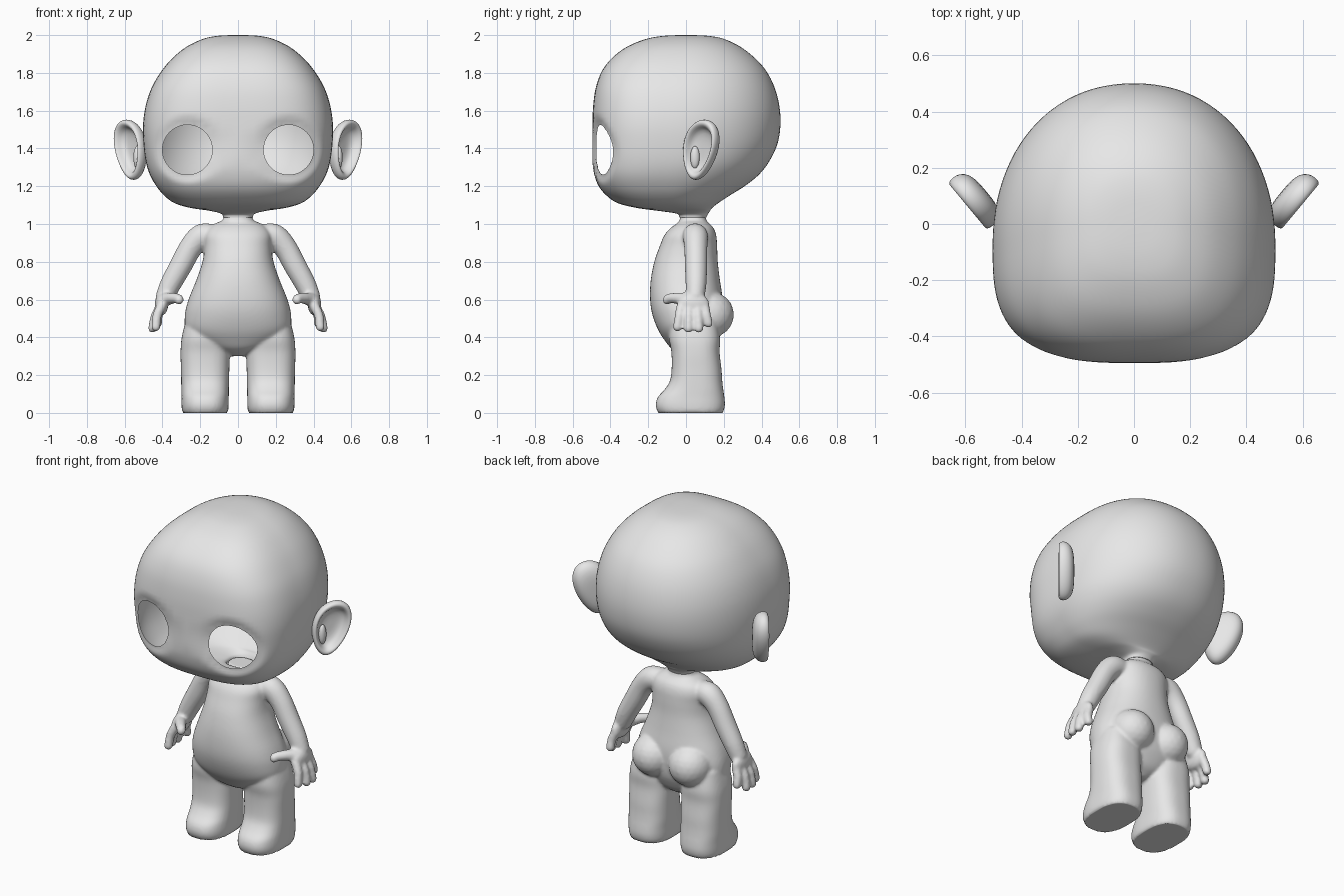
import bpy, bmesh, math
from mathutils import Matrix, Vector

if "Cube" in bpy.data.objects:
    bpy.data.objects.remove(bpy.data.objects["Cube"])

skin = bpy.data.materials.new("plain grey")
skin.diffuse_color = (0.8, 0.8, 0.8, 1)
skin.use_nodes = True
skin.node_tree.nodes["Principled BSDF"].inputs["Base Color"].default_value = skin.diffuse_color


def add_object(name, bm):
    me = bpy.data.meshes.new(name)
    bm.to_mesh(me)
    bm.free()
    me.materials.append(skin)
    ob = bpy.data.objects.new(name, me)
    bpy.context.collection.objects.link(ob)
    return ob


def finish(ob, angle=50):
    """Apply modifiers and shade smooth."""
    bpy.ops.object.select_all(action='DESELECT')
    ob.select_set(True)
    bpy.context.view_layer.objects.active = ob
    bpy.ops.object.convert(target='MESH')
    bpy.ops.object.shade_smooth_by_angle(angle=math.radians(angle))


def smooth_rows(rows, steps):
    """Catmull-Rom interpolation through a table of cross-sections."""
    out = []
    for i in range(len(rows) - 1):
        a, b, c, d = (rows[max(0, min(len(rows) - 1, i + k))] for k in (-1, 0, 1, 2))
        for s in range(steps):
            t = s / steps
            out.append([0.5 * (2 * q + (r - p) * t + (2 * p - 5 * q + 4 * r - u) * t * t
                               + (3 * q - p - 3 * r + u) * t ** 3)
                        for p, q, r, u in zip(a, b, c, d)])
    return out + [list(rows[-1])]


def bridge(bm, rings):
    n = len(rings[0])
    for a, b in zip(rings, rings[1:]):
        for i in range(n):
            bm.faces.new((a[i], a[(i + 1) % n], b[(i + 1) % n], b[i]))
    bm.faces.new(rings[0])
    bm.faces.new(rings[-1])


def loft(bm, rows, xc=0, ef=2.3, eb=2.2, n=64, steps=4):
    """Rows are (z, half width, front y, back y, y of widest point)."""
    rings = []
    for z, hw, yf, yb, yc in smooth_rows(rows, steps):
        ring = []
        for i in range(n):
            c, s = math.cos(2 * math.pi * i / n), math.sin(2 * math.pi * i / n)
            e = 2 / (ef if s < 0 else eb)
            x = math.copysign(abs(c) ** e, c) * hw
            y = yc + (abs(s) ** e) * ((yf - yc) if s < 0 else (yb - yc))
            ring.append(bm.verts.new((xc + x, y, z)))
        rings.append(ring)
    bridge(bm, rings)


def ball(bm, pos, radii):
    bmesh.ops.create_icosphere(bm, subdivisions=3, radius=1,
                               matrix=Matrix.Translation(pos) @ Matrix.Diagonal((*radii, 1)))


def limb(bm, pts, steps=6):
    """Chain of overlapping balls along a path of (x, y, z, radius)."""
    for x, y, z, r in smooth_rows(pts, steps):
        ball(bm, (x, y, z), (r, r, r))


# Head: rounded box-like loft with a narrow neck opening
bm = bmesh.new()
loft(bm, [(1.035, .078, -.035, .108, .04), (1.055, .09, -.05, .118, .035),
          (1.07, .15, -.15, .128, .0), (1.085, .25, -.26, .138, -.05),
          (1.11, .335, -.36, .17, -.08), (1.15, .39, -.42, .23, -.09),
          (1.2, .432, -.462, .31, -.09), (1.26, .466, -.485, .385, -.09),
          (1.33, .488, -.495, .44, -.08), (1.42, .50, -.495, .483, -.08),
          (1.52, .503, -.495, .5, -.08), (1.62, .49, -.492, .495, -.07),
          (1.72, .458, -.478, .47, -.06), (1.81, .405, -.445, .425, -.04),
          (1.88, .345, -.39, .363, -.03), (1.94, .27, -.31, .285, -.02),
          (1.98, .185, -.21, .2, -.01), (1.996, .11, -.12, .12, 0),
          (2.0, .03, -.03, .03, 0)], ef=3, eb=2.15, n=96)
EYE_X, EYE_Z, EYE_R = .268, 1.393, .132


def eye_dist(p):
    return math.hypot(abs(p.x) - EYE_X, p.z - EYE_Z) / EYE_R


# shallow recess around each eye
for v in bm.verts:
    if v.co.y < -.2:
        t = max(0, min(1, (1.4 - eye_dist(v.co)) / .4))
        v.co.y += .02 * t * t * (3 - 2 * t)
bmesh.ops.recalc_face_normals(bm, faces=bm.faces)
head = add_object("head", bm)

# Eye openings cut through the shell
bm = bmesh.new()
for side in (-1, 1):
    bmesh.ops.create_cone(bm, cap_ends=True, segments=48, radius1=EYE_R, radius2=EYE_R, depth=.45,
                          matrix=Matrix.Translation((side * EYE_X, -.475, EYE_Z))
                          @ Matrix.Rotation(math.pi / 2, 4, 'X'))
bmesh.ops.recalc_face_normals(bm, faces=bm.faces)
cutter = add_object("eye_cutter", bm)
cutter.hide_render = True
mod = head.modifiers.new("eyes", 'BOOLEAN')
mod.operation, mod.solver, mod.object = 'DIFFERENCE', 'EXACT', cutter
finish(head)
bpy.data.objects.remove(cutter)

# remove the socket walls so the head is a hollow shell
bm = bmesh.new()
bm.from_mesh(head.data)
walls = []
for f in bm.faces:
    c = f.calc_center_median()
    if c.y < -.2 and eye_dist(c) < 1.005 and (abs(f.normal.y) < .02 or abs(c.y + .25) < .002):
        walls.append(f)
bmesh.ops.delete(bm, geom=walls, context='FACES')
bm.to_mesh(head.data)
bm.free()

# Ears: cupped discs turned outward and forward
PROFILE = [(.04, -.05), (.4, -.05), (.75, -.042), (.95, -.018), (1.0, .012), (.95, .034),
           (.84, .038), (.74, .022), (.66, -.004), (.4, -.016), (.04, -.016)]
U, N, C = Vector((.64, .77, 0)), Vector((.77, -.64, 0)), Vector((.563, .082, 1.393))
for side, name in ((1, "right_ear"), (-1, "left_ear")):
    bm = bmesh.new()
    rings = []
    for s, depth in PROFILE:
        ring = []
        for i in range(32):
            a = 2 * math.pi * i / 32
            u = s * (.108 * math.cos(a) * (1 + .2 * math.sin(a)) + .03 * math.sin(a))
            p = C + U * u + N * depth + Vector((0, 0, s * .163 * math.sin(a)))
            ring.append(bm.verts.new((p.x * side, p.y, p.z)))
        rings.append(ring)
    bridge(bm, rings)
    # inner fold of the ear
    p = C + U * -.045 + N * .0
    ball(bm, (p.x * side, p.y, p.z - .04), (.02, .025, .06))
    bmesh.ops.recalc_face_normals(bm, faces=bm.faces)
    ear = add_object(name, bm)
    ear.modifiers.new("round", 'SUBSURF').levels = 1
    finish(ear, 80)

# Body: torso, legs, arms and hands fused into one soft skin
bm = bmesh.new()
loft(bm, [(.30, .03, .0, .08, .04), (.335, .13, -.07, .13, .04), (.38, .215, -.11, .16, .03),
          (.44, .275, -.148, .185, .03), (.52, .281, -.178, .195, .03), (.6, .262, -.19, .195, .02),
          (.7, .222, -.187, .18, .01), (.8, .188, -.168, .168, .01), (.88, .178, -.14, .165, .02),
          (.94, .178, -.115, .16, .03), (.98, .155, -.08, .145, .04), (1.005, .115, -.045, .12, .04),
          (1.02, .082, -.034, .108, .04), (1.045, .076, -.03, .104, .04)])
for s in (-1, 1):
    # leg and foot
    loft(bm, [(.0, .112, -.14, .19, .03), (.012, .122, -.153, .2, .03), (.045, .125, -.16, .206, .03),
              (.085, .125, -.148, .203, .04), (.125, .126, -.112, .197, .05),
              (.17, .127, -.085, .192, .05), (.23, .128, -.076, .188, .05),
              (.32, .13, -.077, .178, .05), (.4, .124, -.09, .18, .05),
              (.5, .1, -.08, .16, .05)], xc=s * .174, ef=2.6, eb=2.6)
    # buttock
    ball(bm, (s * .122, .122, .52), (.125, .132, .125))
    # arm
    limb(bm, [(s * .14, .045, .935, .066), (s * .195, .05, .932, .067), (s * .25, .052, .875, .062),
              (s * .305, .053, .775, .06), (s * .355, .053, .685, .056), (s * .385, .05, .62, .05)])
    # palm
    ball(bm, (s * .405, .04, .575), (.036, .085, .06))
    # thumb
    limb(bm, [(s * .385, .0, .6, .036), (s * .35, -.05, .607, .03),
              (s * .318, -.09, .605, .026), (s * .312, -.1, .598, .025)])
    # fingers: base y, tip y, tip x, tip z
    for y0, y1, x1, z1 in ((-.025, -.045, .435, .455), (.017, .012, .452, .448),
                           (.06, .068, .452, .448), (.098, .118, .425, .475)):
        limb(bm, [(s * .405, y0, .565, .026), (s * (.405 + x1) / 2 + s * .008, (y0 + y1) / 2, .515, .025),
                  (s * x1, y1, z1, .0245)])
bmesh.ops.recalc_face_normals(bm, faces=bm.faces)
body = add_object("body", bm)
mod = body.modifiers.new("fuse", 'REMESH')
mod.mode, mod.voxel_size = 'VOXEL', .009
mod = body.modifiers.new("soften", 'SMOOTH')
mod.factor, mod.iterations = .5, 5
finish(body, 80)
# flat soles
for v in body.data.vertices:
    if v.co.z < .008:
        v.co.z = 0
